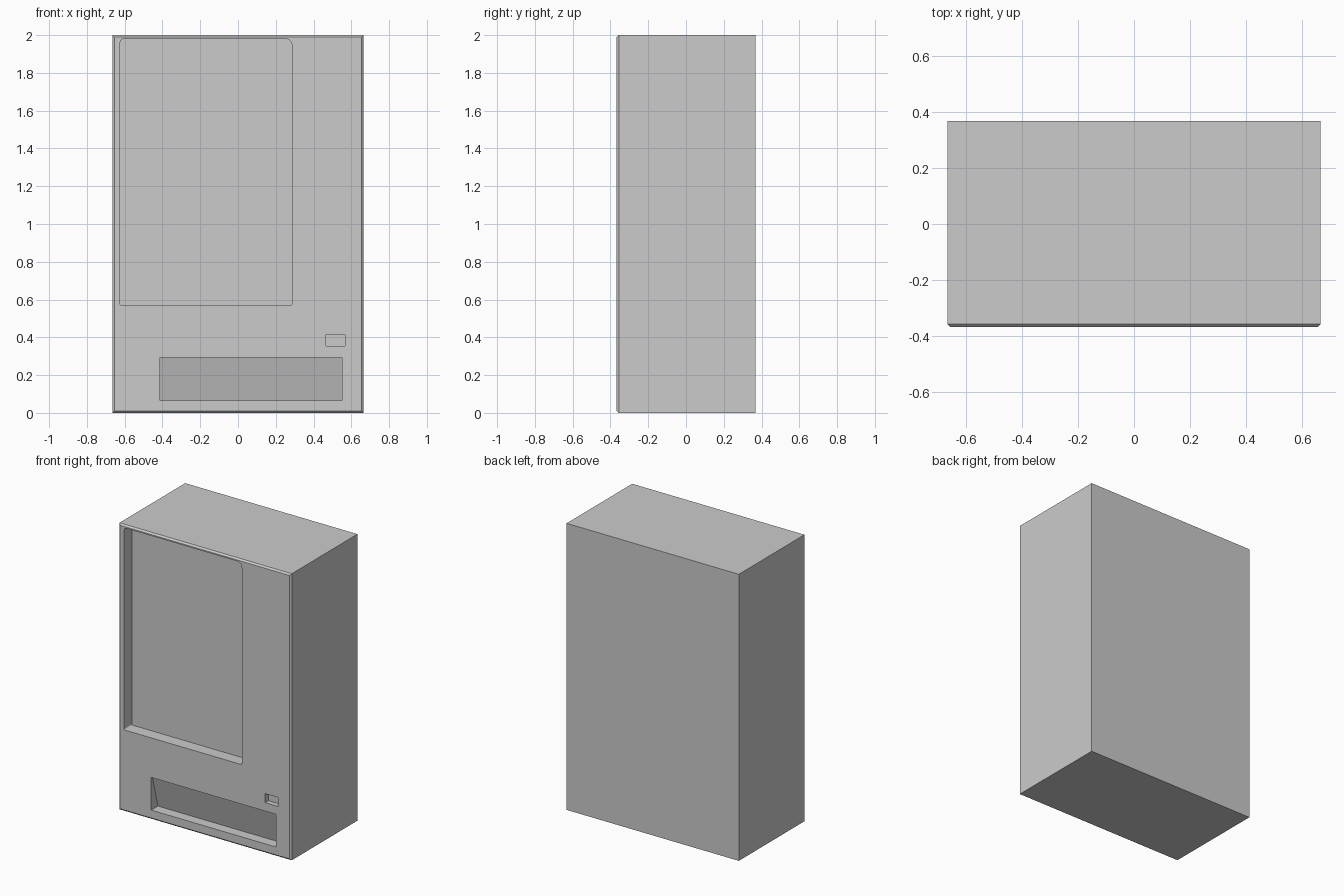
import bpy, bmesh, math
from mathutils import Vector

cube = bpy.data.objects.get("Cube")
if cube:
    bpy.data.objects.remove(cube, do_unlink=True)

W, D, H = 0.665, 0.367, 2.0   # half width, half depth, height
FRONT = -D

grey = bpy.data.materials.new("light_grey")
grey.use_nodes = True
colour = (0.6, 0.6, 0.6, 1)
grey.diffuse_color = colour
grey.node_tree.nodes["Principled BSDF"].inputs["Base Color"].default_value = colour


def finish(name, bm):
    bmesh.ops.recalc_face_normals(bm, faces=bm.faces)
    mesh = bpy.data.meshes.new(name)
    bm.to_mesh(mesh)
    bm.free()
    mesh.materials.append(grey)
    obj = bpy.data.objects.new(name, mesh)
    bpy.context.collection.objects.link(obj)
    return obj


def rounded_rect(x0, x1, z0, z1, radii, steps=5):
    """Outline from bottom left, counter-clockwise, with one radius per corner."""
    points = []
    corners = [(x0, z0, 1, 1), (x1, z0, -1, 1), (x1, z1, -1, -1), (x0, z1, 1, -1)]
    for i, ((x, z, sx, sz), r) in enumerate(zip(corners, radii)):
        if r == 0:
            points.append((x, z))
            continue
        for k in range(steps + 1):
            a = math.pi + (i + k / steps) * math.pi / 2
            points.append((x + sx * r + r * math.cos(a), z + sz * r + r * math.sin(a)))
    return points


def recess(name, x0, x1, z0, z1, low, high, radii=(0, 0, 0, 0)):
    """Cutter whose depth runs from low at the bottom to high at the top."""
    bm = bmesh.new()
    outline = rounded_rect(x0, x1, z0, z1, radii)
    near = [bm.verts.new((x, FRONT - 0.05, z)) for x, z in outline]
    far = [bm.verts.new((x, FRONT + low + (high - low) * (z - z0) / (z1 - z0), z))
           for x, z in outline]
    bm.faces.new(near)
    bm.faces.new(far[::-1])
    n = len(outline)
    for i in range(n):
        j = (i + 1) % n
        bm.faces.new((near[i], far[i], far[j], near[j]))
    obj = finish(name, bm)
    obj.hide_render = True
    return obj


# Cabinet: a box with its four front edges chamfered
bm = bmesh.new()
bmesh.ops.create_cube(bm, size=1)
bmesh.ops.scale(bm, vec=Vector((2 * W, 2 * D, H)), verts=bm.verts)
bmesh.ops.translate(bm, vec=Vector((0, 0, H / 2)), verts=bm.verts)
front_edges = [e for e in bm.edges if all(v.co.y < 0 for v in e.verts)]
bmesh.ops.bevel(bm, geom=front_edges, offset=0.011, segments=1, affect='EDGES')
cabinet = finish("cabinet", bm)

# Recesses: display window, coin return and sloping delivery tray
cutters = [
    recess("window_cutter", -0.624, 0.286, 0.57, 1.98, 0.088, 0.088,
           (0.008, 0.008, 0.035, 0.02)),
    recess("coin_return_cutter", 0.466, 0.567, 0.353, 0.416, 0.036, 0.036),
    recess("tray_cutter", -0.413, 0.55, 0.066, 0.294, 0.073, 0.012),
]
bpy.context.view_layer.objects.active = cabinet
for cutter in cutters:
    mod = cabinet.modifiers.new(cutter.name, 'BOOLEAN')
    mod.operation = 'DIFFERENCE'
    mod.solver = 'EXACT'
    mod.object = cutter
    bpy.ops.object.modifier_apply(modifier=mod.name)
    bpy.data.objects.remove(cutter, do_unlink=True)

# Smooth only the rounded window corners
bpy.ops.object.select_all(action='DESELECT')
cabinet.select_set(True)
bpy.ops.object.shade_smooth_by_angle(angle=math.radians(25))
